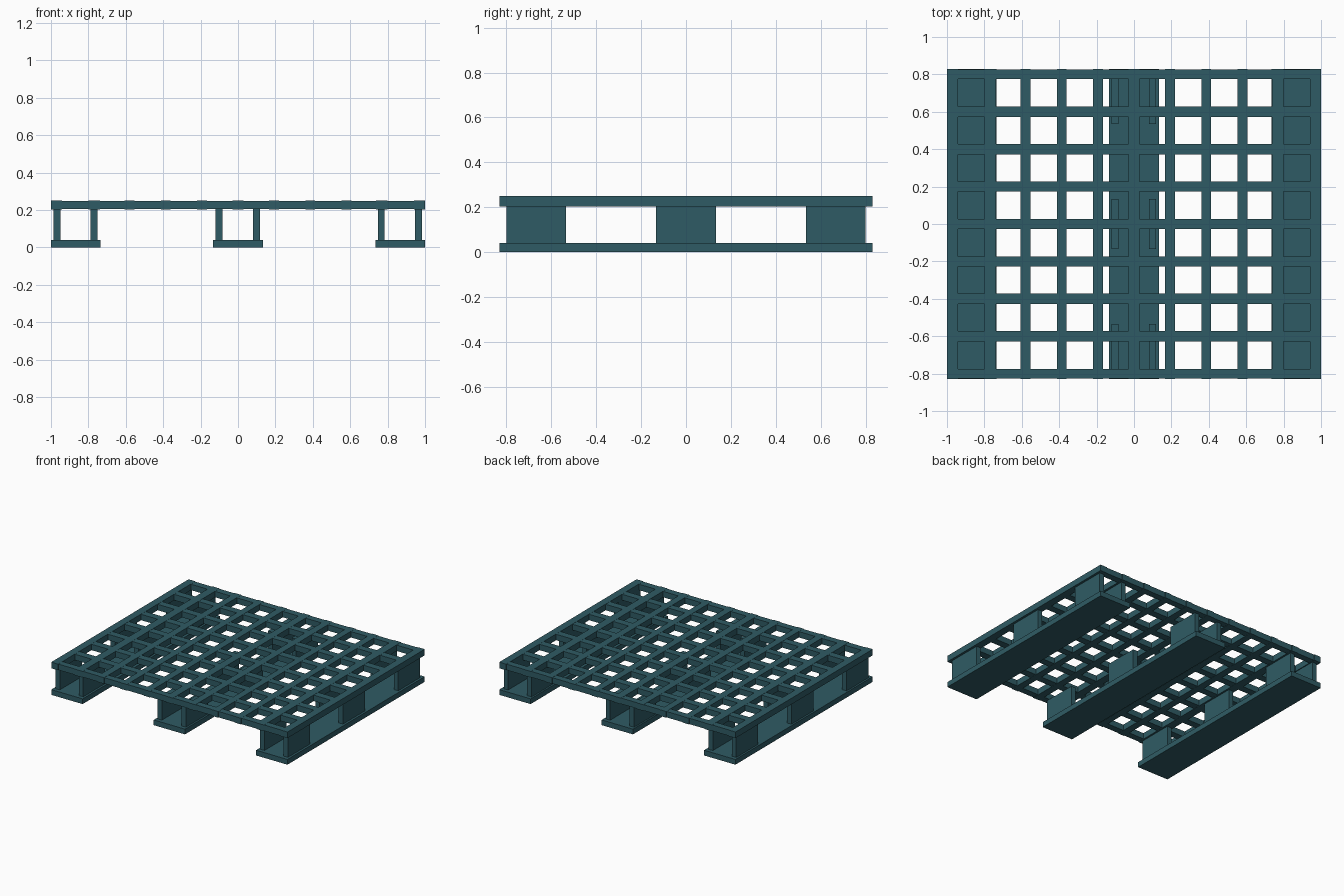
import bpy
import bmesh
from mathutils import Vector

if "Cube" in bpy.data.objects:
    bpy.data.objects.remove(bpy.data.objects["Cube"])

teal = bpy.data.materials.new("dark_teal")
teal.diffuse_color = (0.028, 0.105, 0.128, 1)
teal.use_nodes = True
teal.node_tree.nodes["Principled BSDF"].inputs["Base Color"].default_value = teal.diffuse_color


def boxes(name, items):
    """One object made of boxes given as ((x0, x1), (y0, y1), (z0, z1))."""
    bm = bmesh.new()
    for spans in items:
        verts = bmesh.ops.create_cube(bm, size=1)["verts"]
        for v in verts:
            v.co = Vector([a + (c + 0.5) * (b - a) for c, (a, b) in zip(v.co, spans)])
    mesh = bpy.data.meshes.new(name)
    bm.to_mesh(mesh)
    bm.free()
    mesh.materials.append(teal)
    obj = bpy.data.objects.new(name, mesh)
    bpy.context.collection.objects.link(obj)


def span(center, width):
    return (center - width / 2, center + width / 2)


DECK = (0.203, 0.25)

# Deck bars running front to back
half = [(0.165, 0.22), (0.36, 0.412), (0.553, 0.607), (0.737, 0.80), (0.942, 1.0)]
columns = [(-b, -a) for a, b in reversed(half)] + [(-0.03, 0.03)] + half
boxes("deck_long_bars", [(x, (-0.83, 0.83), DECK) for x in columns])

# Deck bars running side to side, slightly inset at the ends
rows = [span(i * 0.2, 0.055) for i in range(-3, 4)] + [(0.775, 0.826), (-0.826, -0.775)]
boxes("deck_cross_bars", [((-0.999, 0.999), y, (0.204, 0.249)) for y in rows])

# Three skids, each with three pairs of upright plates
for name, x, plates in (("left", -0.867, (-0.967, -0.769)),
                        ("middle", 0.0, (-0.102, 0.100)),
                        ("right", 0.867, (0.766, 0.964))):
    boxes(name + "_skid", [(span(x, 0.265), (-0.83, 0.83), (0, 0.04))])
    boxes(name + "_support_plates",
          [(span(px, 0.037), span(y, 0.266), (0.04, 0.204))
           for px in plates for y in (-0.667, 0, 0.667)])
